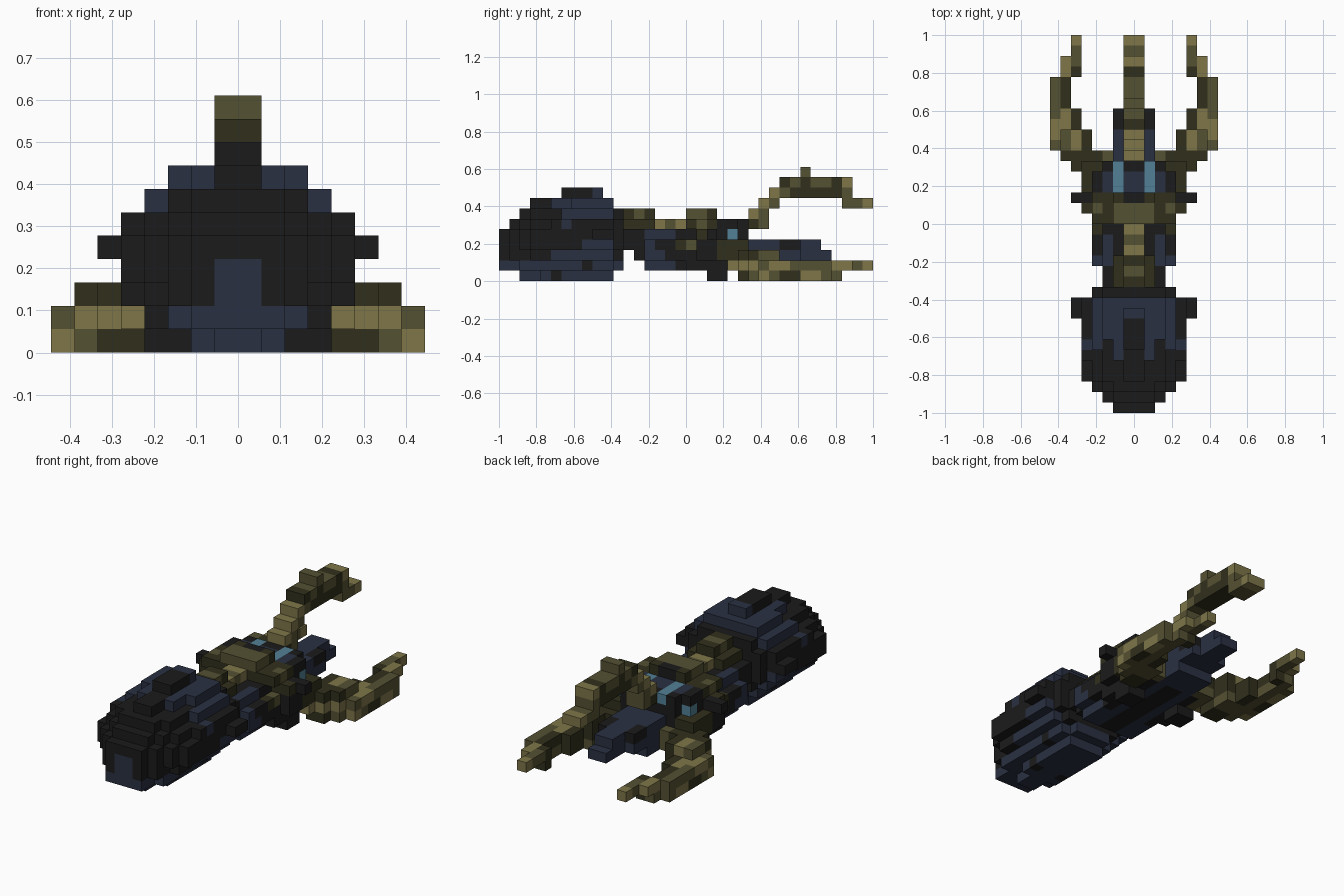
import bpy

cube = bpy.data.objects.get("Cube")
if cube:
    bpy.data.objects.remove(cube, do_unlink=True)

U = 1 / 18  # block size: 36 blocks span the 2 unit length


def linear(c):
    c /= 255
    return c / 12.92 if c <= 0.04045 else ((c + 0.055) / 1.055) ** 2.4


COLOURS = {"black": (27, 27, 27), "navy": (41, 48, 66), "teal": (82, 128, 149),
           "dark_olive": (48, 47, 28), "mid_olive": (85, 81, 51), "light_olive": (126, 118, 73)}
MATS = {}
for name, rgb in COLOURS.items():
    m = bpy.data.materials.new(name)
    col = tuple(linear(c) for c in rgb) + (1.0,)
    m.use_nodes = True
    m.diffuse_color = col
    bsdf = m.node_tree.nodes["Principled BSDF"]
    bsdf.inputs["Base Color"].default_value = col
    bsdf.inputs["Roughness"].default_value = 0.9
    MATS[name] = m

B, N, T, D, M, L = COLOURS
cells = {}  # (x, y, z) block -> (part, colour)


def span(x, y, z):
    """Block coordinates of a box and of its mirror image."""
    for i in range(*x):
        for j in range(*y):
            for k in range(*z):
                yield (i, j, k)
                yield (-1 - i, j, k)


def box(part, colour, x, y, z):
    for c in span(x, y, z):
        cells[c] = (part, colour)


def tint(part, colour, x, y, z):
    for c in span(x, y, z):
        if c in cells and cells[c][0] == part:
            cells[c] = (part, colour)


# Abdomen: stacked layers, each a stepped outline of (half width, start, end)
layers = [
    [(1, -16, -7), (2, -14, -7)],
    [(2, -18, -6), (3, -16, -7)],
    [(2, -18, -6), (3, -17, -6), (4, -15, -7)],
    [(2, -18, -6), (3, -17, -6), (4, -16, -6), (5, -15, -7)],
    [(2, -18, -6), (3, -17, -6), (4, -16, -6), (5, -15, -7), (6, -9, -7)],
    [(2, -17, -6), (3, -16, -6), (4, -15, -6), (5, -13, -7)],
    [(2, -16, -6), (3, -15, -6), (4, -12, -7)],
    [(1, -15, -7), (2, -13, -7), (3, -11, -7)],
    [(1, -12, -8)],
]
for k, outline in enumerate(layers):
    for w, a, b in outline:
        box("abdomen", B, (0, w), (a, b), (k, k + 1))
A = "abdomen"
tint(A, N, (0, 2), (-16, -7), (0, 1))
tint(A, B, (1, 2), (-13, -12), (0, 1))
tint(A, N, (0, 3), (-18, -6), (1, 2))
tint(A, B, (2, 3), (-10, -9), (1, 2))
tint(A, N, (0, 1), (-18, -17), (2, 4))
tint(A, N, (3, 4), (-13, -7), (2, 3))
tint(A, N, (4, 5), (-10, -7), (3, 4))
tint(A, N, (4, 5), (-12, -11), (5, 6))
tint(A, N, (3, 4), (-12, -7), (6, 7))
tint(A, N, (1, 3), (-13, -7), (7, 8))
tint(A, N, (0, 1), (-9, -7), (7, 9))

# Thorax: dark flanks with a raised olive spine
H = "thorax"
box(H, B, (0, 3), (-6, -5), (3, 5))
box(H, B, (0, 3), (-5, -4), (2, 5))
box(H, B, (0, 3), (-4, 0), (1, 5))
box(H, B, (3, 4), (-4, 0), (2, 4))
tint(H, N, (3, 4), (-4, -3), (2, 4))
tint(H, N, (2, 4), (-4, -2), (1, 3))
tint(H, N, (2, 3), (-2, -1), (1, 2))
tint(H, N, (2, 3), (-4, -1), (4, 5))
tint(H, N, (1, 2), (-4, 0), (1, 2))
tint(H, D, (3, 4), (-1, 0), (3, 4))
box("spine", D, (0, 2), (-6, -3), (5, 6))
box("spine", D, (0, 1), (-6, -3), (6, 7))
box("spine", M, (0, 1), (-3, 0), (5, 6))
tint("spine", M, (0, 1), (-5, -4), (5, 7))
tint("spine", L, (0, 1), (-1, 0), (5, 6))
tint("spine", L, (0, 1), (-3, -2), (5, 6))

# Head: broad block with a raised crown, olive collar, side horns and feet
box("head", B, (0, 3), (0, 6), (1, 5))
box("head", B, (3, 4), (0, 6), (1, 4))
box("head", B, (4, 5), (1, 5), (2, 4))
tint("head", N, (1, 2), (0, 6), (1, 2))
tint("head", M, (3, 4), (0, 1), (3, 4))
tint("head", D, (4, 5), (3, 5), (2, 4))
box("crown", B, (0, 4), (3, 5), (5, 6))
box("crown", B, (0, 3), (5, 6), (5, 6))
box("crown", B, (3, 4), (3, 4), (4, 5))
tint("crown", N, (2, 3), (3, 5), (5, 6))
tint("crown", N, (0, 1), (3, 5), (5, 6))
box("collar", D, (0, 4), (0, 3), (5, 6))
box("collar", D, (3, 5), (1, 3), (4, 5))
box("collar", D, (0, 2), (0, 3), (6, 7))
tint("collar", M, (0, 2), (0, 2), (6, 7))
tint("collar", M, (3, 4), (1, 2), (5, 6))
tint("collar", B, (0, 1), (2, 3), (6, 7))
box("side_horns", B, (4, 6), (2, 3), (4, 5))
box("feet", B, (2, 4), (2, 4), (0, 1))
# Eyes: strips on the crown and a small one on each cheek
box("eyes", T, (1, 2), (3, 6), (5, 6))
box("eyes", T, (3, 4), (4, 5), (4, 5))

# Jaw: wedge reaching out under the tail
box("jaw", N, (0, 2), (6, 9), (1, 4))
box("jaw", N, (0, 2), (9, 11), (2, 4))
box("jaw", N, (0, 1), (11, 13), (2, 4))
box("jaw", N, (0, 1), (13, 14), (2, 3))
tint("jaw", B, (1, 2), (9, 11), (3, 4))

# Claws: (x range, y range, z range) of each step along the curve
P = "claws"
steps = [
    ((3, 5), (4, 6), (1, 4)), ((4, 6), (5, 7), (0, 3)), ((2, 4), (6, 7), (1, 3)),
    ((4, 7), (6, 9), (0, 3)), ((7, 8), (7, 14), (0, 2)), ((5, 7), (9, 11), (0, 2)),
    ((6, 7), (11, 14), (0, 2)), ((5, 7), (14, 15), (0, 2)), ((5, 7), (15, 16), (1, 2)),
    ((5, 6), (16, 18), (1, 2)),
]
for s in steps:
    box(P, M, *s)
tint(P, D, (3, 7), (4, 7), (2, 4))
tint(P, D, (4, 6), (5, 7), (0, 1))
tint(P, D, (4, 5), (7, 9), (1, 3))
tint(P, L, (4, 7), (4, 7), (1, 2))
tint(P, L, (5, 6), (7, 9), (2, 3))
tint(P, L, (7, 8), (7, 8), (0, 1))
tint(P, L, (7, 8), (8, 10), (1, 2))
tint(P, D, (5, 6), (9, 11), (0, 2))
tint(P, L, (6, 7), (9, 11), (1, 2))
tint(P, D, (7, 8), (9, 11), (0, 1))
tint(P, D, (6, 7), (11, 14), (1, 2))
tint(P, L, (7, 8), (11, 13), (0, 1))
tint(P, L, (6, 7), (14, 16), (1, 2))
tint(P, D, (5, 6), (14, 15), (0, 2))
tint(P, L, (5, 6), (17, 18), (1, 2))

# Tail: arch of (y, bottom, top, top colour, lower colour) columns
arch = [(6, 5, 7, L, D), (7, 5, 8, L, M), (8, 7, 9, L, M), (9, 8, 10, D, M),
        (10, 8, 10, M, D), (11, 8, 11, M, D), (12, 8, 10, M, D), (13, 8, 10, M, D),
        (14, 8, 10, D, D), (15, 7, 10, L, M), (16, 7, 8, M, M), (17, 7, 8, L, M)]
for y, lo, hi, top, low in arch:
    box("tail", low, (0, 1), (y, y + 1), (lo, hi - 1))
    box("tail", top, (0, 1), (y, y + 1), (hi - 1, hi))

# Outer faces only: direction and the four corners of each block side
SIDES = []
for axis in range(3):
    u, v = (axis + 1) % 3, (axis + 2) % 3
    for sign in (0, 1):
        ring = []
        for a, b in ((0, 0), (1, 0), (1, 1), (0, 1)):
            p = [0, 0, 0]
            p[axis], p[u], p[v] = sign, a, b
            ring.append(tuple(p))
        d = [0, 0, 0]
        d[axis] = 1 if sign else -1
        SIDES.append((d, ring if sign else ring[::-1]))

for part in sorted({p for p, _ in cells.values()}):
    verts, faces, cols = {}, [], []
    for c, (p, colour) in cells.items():
        if p != part:
            continue
        for d, ring in SIDES:
            if tuple(a + b for a, b in zip(c, d)) in cells:
                continue
            corners = [tuple(a + b for a, b in zip(c, r)) for r in ring]
            faces.append([verts.setdefault(q, len(verts)) for q in corners])
            cols.append(colour)
    mesh = bpy.data.meshes.new(part)
    mesh.from_pydata([tuple(a * U for a in q) for q in verts], [], faces)
    used = sorted(set(cols))
    for name in used:
        mesh.materials.append(MATS[name])
    for poly, name in zip(mesh.polygons, cols):
        poly.material_index = used.index(name)
    mesh.update()
    bpy.context.collection.objects.link(bpy.data.objects.new(part, mesh))
